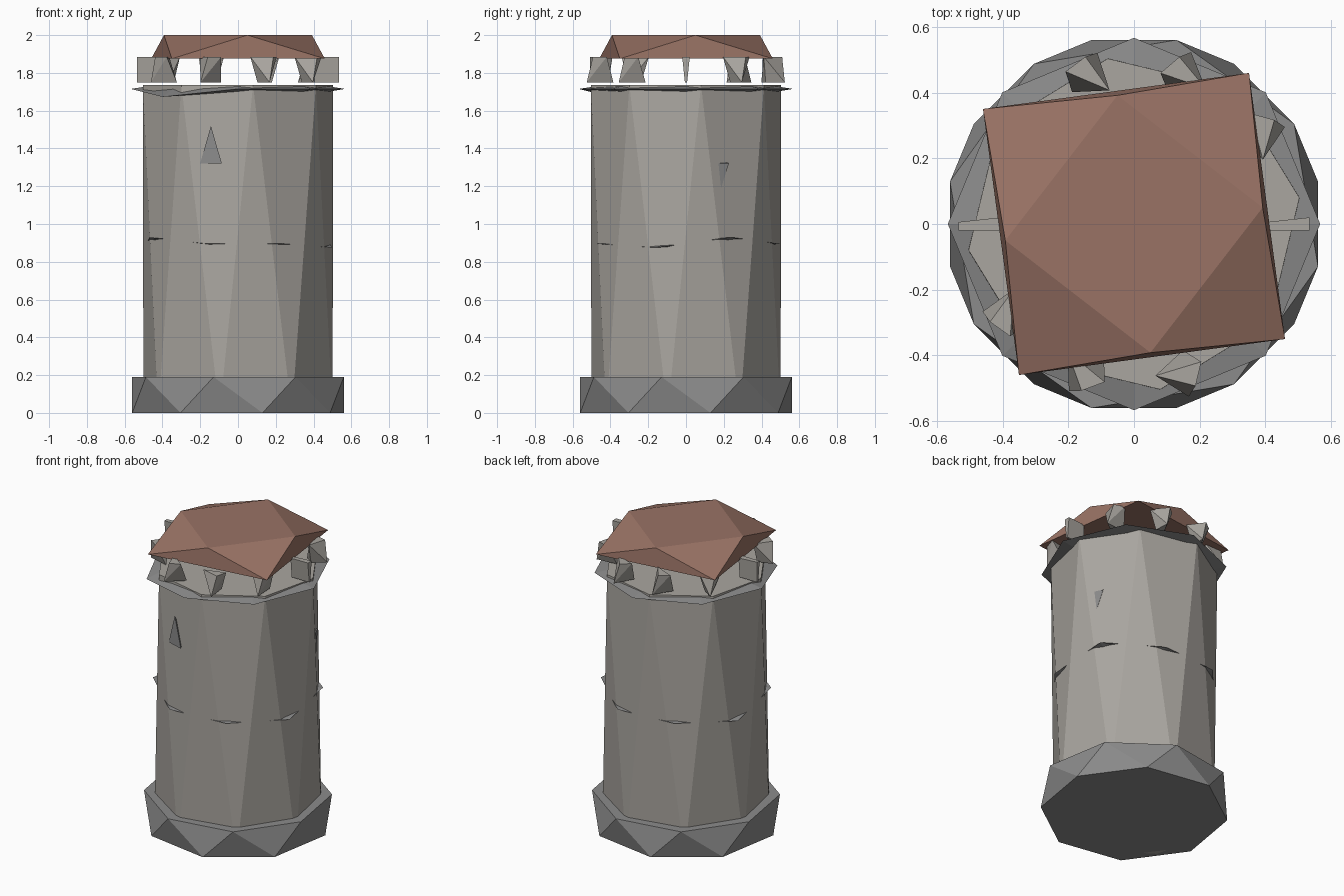
import bpy, math
from math import cos, sin, radians

if "Cube" in bpy.data.objects:
    bpy.data.objects.remove(bpy.data.objects["Cube"])


def material(name, rgb):
    m = bpy.data.materials.new(name)
    m.diffuse_color = (*rgb, 1)
    m.use_nodes = True
    m.node_tree.nodes["Principled BSDF"].inputs["Base Color"].default_value = m.diffuse_color
    return m


STONE = material("pale_stone", (0.40, 0.38, 0.35))
DARK = material("grey_stone", (0.26, 0.26, 0.26))
ROOF = material("roof_tile", (0.32, 0.17, 0.13))


def make(name, verts, faces, mat):
    me = bpy.data.meshes.new(name)
    me.from_pydata(verts, [], faces)
    me.materials.append(mat)
    ob = bpy.data.objects.new(name, me)
    bpy.context.collection.objects.link(ob)
    return ob


def polar(r, deg, z):
    return (r * cos(radians(deg)), r * sin(radians(deg)), z)


def antiprism(name, n, low, high, mat):
    """low / high = (radius, start angle, z) of the two twisted polygons."""
    step = 360 / n
    verts = [polar(r, a + i * step, z) for r, a, z in (low, high) for i in range(n)]
    faces = [list(range(n))[::-1], list(range(n, 2 * n))]
    for i in range(n):
        j = (i + 1) % n
        faces += [(i, j, n + i), (n + i, j, n + j)]
    return make(name, verts, faces, mat)


def band(name, start, r_in, r_out, z, half, shifts):
    """Thin eight-sided ledge with a sharp rim; shifts move rim corners in z."""
    verts, faces = [], []
    for i in range(8):
        a = start + i * 45
        dz = shifts.get(i, 0)
        verts += [polar(r_in, a, z + half + dz * 0.3), polar(r_out, a, z + dz),
                  polar(r_in, a, z - half + dz * 0.3)]
    for i in range(8):
        p, q = 3 * i, 3 * ((i + 1) % 8)
        for k in range(3):
            m = (k + 1) % 3
            faces.append((p + k, p + m, q + m, q + k))
    return make(name, verts, faces, mat=DARK)


# Base, shaft and roof
antiprism("base", 8, (0.575, 13, 0), (0.575, -13 + 45, 0.19), DARK)
antiprism("shaft", 8, (0.51, -11, 0), (0.51, 9, 1.735), STONE)
antiprism("roof", 4, (0.578, 52.7, 1.875), (0.395, 97.3, 2.0), ROOF)

# Ledges around the shaft
band("middle_ledge", -18, 0.45, 0.525, 0.895, 0.006,
     {0: -0.02, 1: 0.035, 4: -0.03, 5: 0.035})
band("top_ledge", 0, 0.48, 0.567, 1.715, 0.014, {5: -0.042})

# Ten chipped battlement stones: crossed top and bottom edges
for k in range(10):
    a = k * 36
    cx, cy, _ = polar(0.47, a, 0)
    thin = k in (0, 5)
    hx, hy = (0.065, 0.02) if thin else (0.06, 0.055)
    t = 0 if thin else a + 20 * (k % 3)
    zt, zb = 1.885, 1.75
    if thin:
        local = [(-hx, -hy, zt), (hx, -hy, zt), (hx, hy, zt), (-hx, hy * 0.3, zt),
                 (-hx, -hy * 0.3, zb), (hx, -hy * 0.3, zb), (hx, hy * 0.3, zb), (-hx, hy * 0.3, zb)]
        faces = [(3, 2, 1, 0)[::-1], (4, 7, 6, 5), (0, 1, 5, 4), (1, 2, 6, 5),
                 (2, 3, 7, 6), (3, 0, 4, 7)]
    else:
        local = [(-hx, -hy, zt), (hx, -hy * 0.3, zt), (hx * 0.6, hy, zt),
                 (-hx * 0.5, hy, zb), (hx, -hy, zb), (-hx * 0.6, -hy * 0.4, zb)]
        faces = [(0, 1, 2), (5, 3, 4), (0, 5, 4), (0, 4, 1), (1, 4, 2),
                 (4, 3, 2), (2, 3, 0), (3, 5, 0)]
    c, s = cos(radians(t)), sin(radians(t))
    make("battlement_%d" % k, [(cx + x * c - y * s, cy + x * s + y * c, z)
                               for x, y, z in local], faces, STONE)


# Small slit windows: shallow slivers set in the wall
def window(name, angle, pts):
    """pts = (sideways offset, z); offset runs along the tangent."""
    a = radians(angle)
    def at(u, z, d):
        return (d * cos(a) - u * sin(a), d * sin(a) + u * cos(a), z)
    verts = [at(u, z, 0.49) for u, z in pts] + [at(0, pts[0][1] + 0.04, 0.42)]
    make(name, verts, [(0, 1, 2), (1, 0, 3), (2, 1, 3), (0, 2, 3)], DARK)


window("front_window", -107, [(-0.06, 1.32), (0.06, 1.32), (0, 1.52)])
window("right_window", 24, [(0.03, 1.32), (-0.03, 1.32), (-0.015, 1.19)])
window("left_window", 156, [(0.03, 0.87), (-0.03, 0.87), (0.015, 0.69)])

# Unify outward normals
import bmesh
for ob in bpy.context.collection.objects:
    bm = bmesh.new()
    bm.from_mesh(ob.data)
    bmesh.ops.recalc_face_normals(bm, faces=bm.faces)
    bm.to_mesh(ob.data)
    bm.free()
